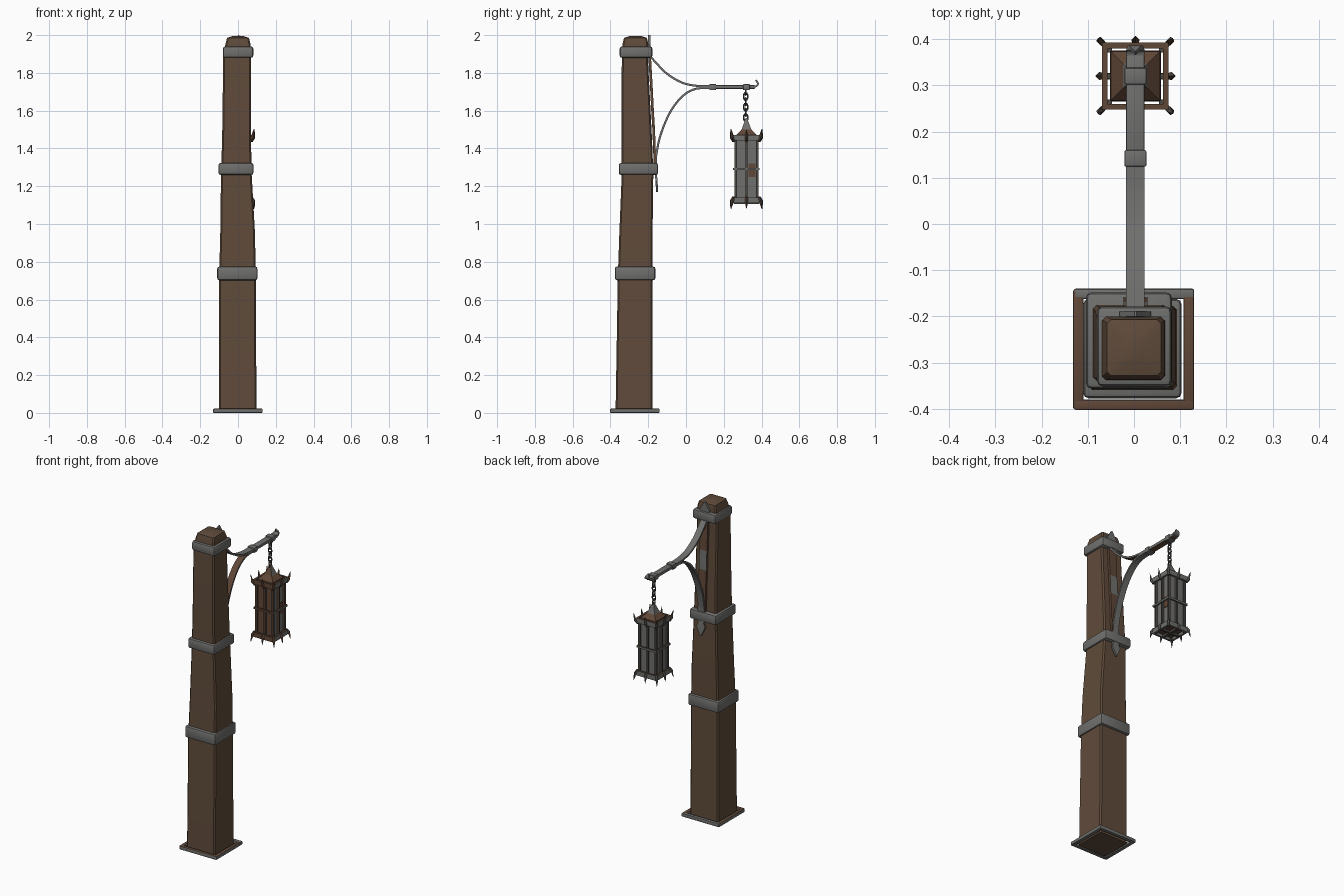
import bpy, bmesh
from math import radians
from mathutils import Vector

if "Cube" in bpy.data.objects:
    bpy.data.objects.remove(bpy.data.objects["Cube"])


def material(name, color):
    m = bpy.data.materials.new(name)
    m.use_nodes = True
    m.diffuse_color = (*color, 1)
    m.node_tree.nodes["Principled BSDF"].inputs["Base Color"].default_value = (*color, 1)
    return m


WOOD = material("brown wood", (0.115, 0.07, 0.043))
IRON = material("grey iron", (0.16, 0.16, 0.155))
RUST = material("brown rust", (0.115, 0.062, 0.038))
DARK = material("dark iron", (0.075, 0.068, 0.06))


def finish(name, bm, mats, rule=None, bevel=0, smooth=False):
    """Turn a bmesh into an object; rule(normal, centre) picks the material slot."""
    bmesh.ops.recalc_face_normals(bm, faces=bm.faces)
    if bevel:
        bmesh.ops.bevel(bm, geom=bm.edges[:], offset=bevel, segments=2, affect='EDGES', profile=0.5)
    bm.normal_update()
    if rule:
        for f in bm.faces:
            f.material_index = int(rule(f.normal, f.calc_center_median()))
    mesh = bpy.data.meshes.new(name)
    bm.to_mesh(mesh)
    bm.free()
    for m in mats:
        mesh.materials.append(m)
    ob = bpy.data.objects.new(name, mesh)
    bpy.context.collection.objects.link(ob)
    if smooth:
        bpy.ops.object.select_all(action='DESELECT')
        ob.select_set(True)
        bpy.context.view_layer.objects.active = ob
        bpy.ops.object.shade_smooth_by_angle(angle=radians(35))
    return ob


def add_box(bm, lo, hi):
    verts = bmesh.ops.create_cube(bm, size=1)["verts"]
    for v in verts:
        v.co = Vector([(a + b) / 2 + c * (b - a) for a, b, c in zip(lo, hi, v.co)])


def box(name, lo, hi, mats, bevel=0, rule=None):
    bm = bmesh.new()
    add_box(bm, lo, hi)
    return finish(name, bm, mats, rule, bevel, bevel > 0)


def add_loft(bm, rings):
    rows = [[bm.verts.new(p) for p in ring] for ring in rings]
    n = len(rows[0])
    for a, b in zip(rows, rows[1:]):
        for i in range(n):
            j = (i + 1) % n
            bm.faces.new((a[i], a[j], b[j], b[i]))
    bm.faces.new(rows[0])
    bm.faces.new(rows[-1])


def rect(x0, x1, y0, y1, z, c=0.008):
    """Rectangle with chamfered corners."""
    return [(x0 + c, y0, z), (x1 - c, y0, z), (x1, y0 + c, z), (x1, y1 - c, z),
            (x1 - c, y1, z), (x0 + c, y1, z), (x0, y1 - c, z), (x0, y0 + c, z)]


def smooth_path(points, steps=5):
    """Catmull-Rom curve through the points (y, z, half width)."""
    p = [Vector(q) for q in points]
    p = [2 * p[0] - p[1]] + p + [2 * p[-1] - p[-2]]
    out = []
    for a, b, c, d in zip(p, p[1:], p[2:], p[3:]):
        for k in range(steps):
            t = k / steps
            out.append(0.5 * (2 * b + (c - a) * t + (2 * a - 5 * b + 4 * c - d) * t * t
                              + (3 * b - a - 3 * c + d) * t ** 3))
    return out + [p[-2]]


def strap(name, points, thick, mats, rule=None, curved=True):
    path = smooth_path(points) if curved else [Vector(q) for q in points]
    rings = []
    for i, q in enumerate(path):
        t = path[min(i + 1, len(path) - 1)] - path[max(i - 1, 0)]
        n = Vector((-t.y, t.x)).normalized() * thick / 2
        w = max(q.z, 0.001)
        rings.append([(AX + sx * w, q.x + s * n.x, q.y + s * n.y)
                      for sx, s in ((-1, -1), (1, -1), (1, 1), (-1, 1))])
    bm = bmesh.new()
    add_loft(bm, rings)
    return finish(name, bm, mats, rule, smooth=True)


AX = 0.003      # centre line of the bracket and lantern
LY = 0.32       # lantern depth position

# Tapering wooden post with a shallow domed top
bm = bmesh.new()
add_loft(bm, [rect(-0.1, 0.098, -0.373, -0.177, 0), rect(-0.1, 0.094, -0.361, -0.177, 0.72),
              rect(-0.094, 0.09, -0.353, -0.177, 0.95), rect(-0.09, 0.072, -0.34, -0.173, 1.27),
              rect(-0.084, 0.069, -0.341, -0.18, 1.45), rect(-0.078, 0.068, -0.34, -0.203, 1.9),
              rect(-0.066, 0.066, -0.336, -0.2, 1.955), rect(-0.058, 0.058, -0.328, -0.207, 1.985),
              rect(-0.025, 0.025, -0.295, -0.24, 1.996)])
finish("post", bm, [WOOD], smooth=True)

# Iron bands around the post
box("lower_band", (-0.11, -0.377, 0.702), (0.103, -0.162, 0.775), [IRON], 0.012)
box("middle_band", (-0.104, -0.356, 1.26), (0.082, -0.148, 1.323), [IRON], 0.012)
box("upper_band", (-0.08, -0.351, 1.88), (0.081, -0.178, 1.94), [IRON], 0.012)

# Square ground frame, rusty on top
for label, lo, hi in (("front", (-0.13, -0.402), (0.13, -0.38)), ("back", (-0.13, -0.162), (0.13, -0.14)),
                      ("right", (-0.132, -0.4), (-0.109, -0.142)), ("left", (0.107, -0.4), (0.13, -0.142))):
    box("ground_frame_" + label, (*lo, 0), (*hi, 0.022), [IRON, RUST], 0.004,
        lambda n, c: n.z > 0.5 and c.y < -0.17)

# Back plate on the post, rusty with a bare patch
strap("back_plate", [(-0.163, 1.28, 0.026), (-0.171, 1.5, 0.026), (-0.176, 1.58, 0.026),
                     (-0.182, 1.7, 0.026), (-0.193, 1.9, 0.026)], 0.014, [RUST, IRON],
      lambda n, c: 1.55 < c.z < 1.71 and n.y > 0.5, curved=False)
strap("plate_tip", [(-0.196, 1.89, 0.024), (-0.195, 1.95, 0.034), (-0.194, 2.0, 0.002)], 0.012,
      [IRON], curved=False)

# Curved bracket straps and the horizontal arm
strap("upper_strap", [(-0.19, 1.89, 0.02), (-0.16, 1.855, 0.02), (-0.1, 1.795, 0.02),
                      (-0.02, 1.748, 0.02), (0.06, 1.731, 0.02), (0.14, 1.729, 0.02)], 0.011,
      [IRON, RUST], lambda n, c: n.z < -0.3)
strap("lower_strap", [(-0.16, 1.3, 0.02), (-0.158, 1.36, 0.02), (-0.135, 1.47, 0.02),
                      (-0.085, 1.59, 0.02), (-0.02, 1.675, 0.02), (0.05, 1.715, 0.02),
                      (0.14, 1.721, 0.02)], 0.011, [IRON, RUST], lambda n, c: n.y < -0.1)
strap("lower_strap_tip", [(-0.161, 1.32, 0.02), (-0.158, 1.25, 0.02), (-0.156, 1.225, 0.03),
                          (-0.153, 1.17, 0.002)], 0.011, [IRON], curved=False)
box("arm", (AX - 0.02, 0.12, 1.716), (AX + 0.02, 0.365, 1.735), [IRON, RUST], 0.003,
    lambda n, c: n.z < -0.5)
strap("arm_tip", [(0.35, 1.726, 0.018), (0.372, 1.73, 0.02), (0.381, 1.743, 0.014),
                  (0.37, 1.762, 0.001)], 0.01, [IRON])
for label, y in (("inner", 0.142), ("outer", LY)):
    box(label + "_clamp", (AX - 0.024, y - 0.018, 1.709), (AX + 0.024, y + 0.018, 1.741), [IRON], 0.004)

# Hanging chain of alternating links
for i in range(6):
    bpy.ops.mesh.primitive_torus_add(location=(AX, LY - 0.004, 1.703 - i * 0.028), major_radius=0.0115,
                                     minor_radius=0.004, major_segments=12, minor_segments=6,
                                     rotation=(radians(90), 0, radians(90 * (i % 2))))
    link = bpy.context.object
    link.name = "chain_link"
    link.scale.y = 1.6
    link.data.materials.append(DARK)
    bpy.ops.object.shade_smooth_by_angle(angle=radians(40))


def square(r, z):
    return [(AX + sx * r, LY + sy * r, z) for sx, sy in ((-1, -1), (1, -1), (1, 1), (-1, 1))]


# Lantern roof and pointed cap
bm = bmesh.new()
add_loft(bm, [square(0.055, 1.455), square(0.053, 1.472), square(0.026, 1.5)])
finish("lantern_roof", bm, [RUST])
bm = bmesh.new()
add_loft(bm, [square(0.03, 1.492), square(0.024, 1.505), square(0.009, 1.545), square(0.005, 1.56)])
finish("lantern_cap", bm, [IRON, RUST], lambda n, c: n.y < -0.5)

# Lantern body: iron panels with a rusty front and a rusty patch on one side
bm = bmesh.new()
add_loft(bm, [square(0.051, z) for z in (1.12, 1.21, 1.3, 1.46)])
finish("lantern_panels", bm, [IRON, RUST], lambda n, c: n.y < -0.5 or n.z < -0.5)
box("rust_patch", (AX + 0.051, LY + 0.01, 1.25), (AX + 0.054, LY + 0.048, 1.32), [RUST])

# Upright bars at the corners and the middle of every side
bm = bmesh.new()
for i in (-1, 0, 1):
    for j in (-1, 0, 1):
        if i or j:
            x, y = AX + i * 0.057, LY + j * 0.057
            add_box(bm, (x - 0.006, y - 0.006, 1.11), (x + 0.006, y + 0.006, 1.465))
finish("lantern_bars", bm, [DARK, RUST], lambda n, c: n.y < -0.5)


# Square hoops around the lantern
def hoop(name, r, w, z0, z1):
    bm = bmesh.new()
    for s in (-1, 1):
        x, y = AX + s * (r - w / 2), LY + s * (r - w / 2)
        add_box(bm, (x - w / 2, LY - r, z0), (x + w / 2, LY + r, z1))
        add_box(bm, (AX - r + w, y - w / 2, z0), (AX + r - w, y + w / 2, z1))
    finish(name, bm, [IRON, RUST], lambda n, c: n.z > 0.5 or n.y < -0.5)


hoop("top_hoop", 0.072, 0.012, 1.442, 1.472)
hoop("middle_hoop", 0.07, 0.01, 1.285, 1.297)
hoop("bottom_hoop", 0.072, 0.012, 1.11, 1.14)

# Spokes under the lantern
bm = bmesh.new()
add_box(bm, (AX - 0.066, LY - 0.007, 1.108), (AX + 0.066, LY + 0.007, 1.122))
add_box(bm, (AX - 0.007, LY - 0.066, 1.107), (AX + 0.007, LY + 0.066, 1.121))
finish("lantern_spokes", bm, [DARK])


# Curved spikes on the top and bottom hoops
def spikes(name, levels):
    bm = bmesh.new()
    for i in (-1, 0, 1):
        for j in (-1, 0, 1):
            if i or j:
                rings = []
                for z, out, r in zip(levels, (0.069, 0.078, 0.08, 0.084), (0.006, 0.009, 0.007, 0.0006)):
                    if i and j:
                        out -= 0.003
                    x, y = AX + i * out, LY + j * out
                    rings.append([(x - r, y, z), (x, y - r, z), (x + r, y, z), (x, y + r, z)])
                add_loft(bm, rings)
    finish(name, bm, [DARK, RUST], lambda n, c: n.y < -0.3)


spikes("top_spikes", (1.435, 1.455, 1.475, 1.503))
spikes("bottom_spikes", (1.145, 1.125, 1.108, 1.08))
